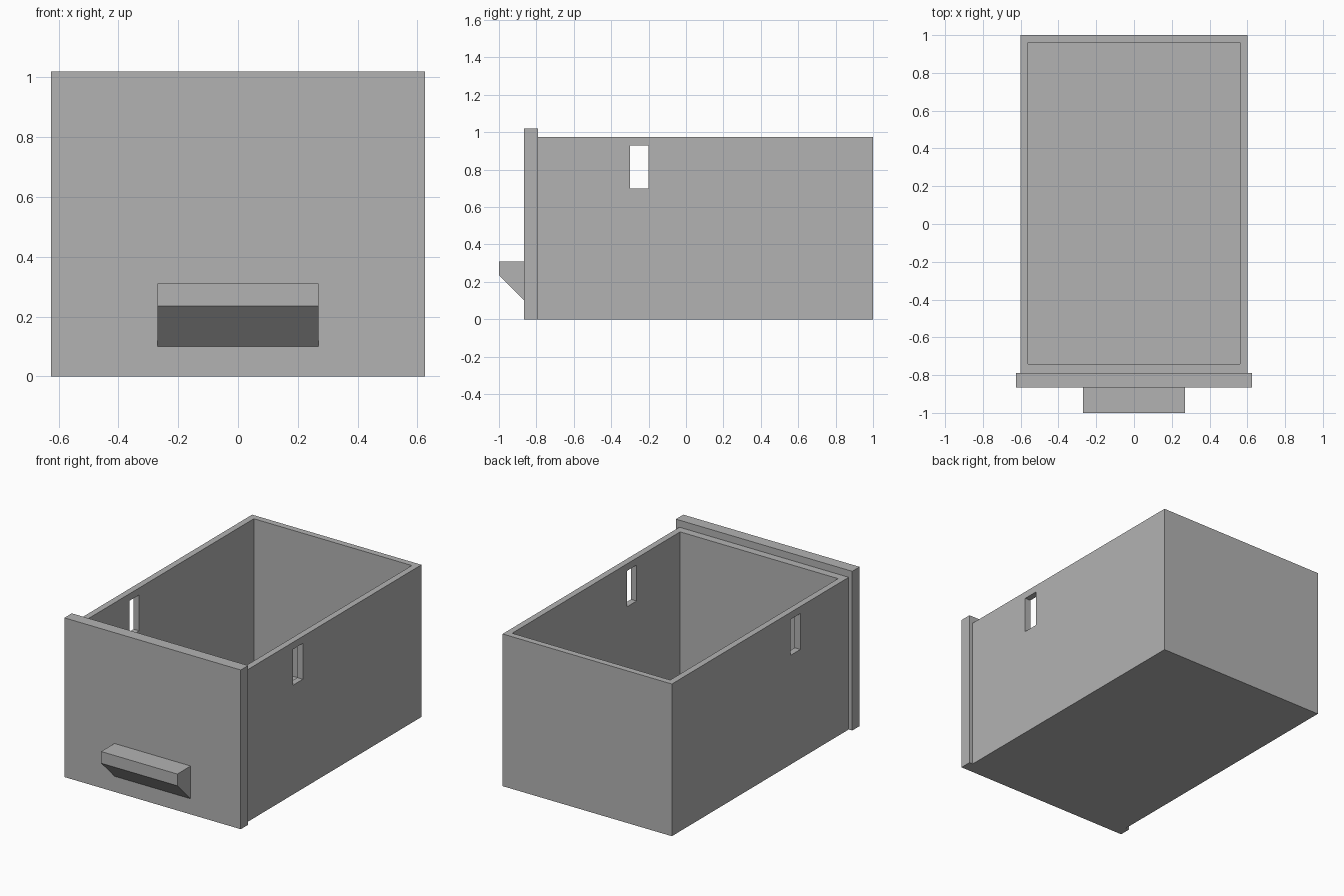
import bpy
import bmesh

# Remove only the default cube
default = bpy.data.objects.get("Cube")
if default:
    bpy.data.objects.remove(default, do_unlink=True)

# Single flat colour
grey = bpy.data.materials.new("light_grey")
grey.use_nodes = True
colour = (0.45, 0.45, 0.45, 1)
grey.diffuse_color = colour
for node in grey.node_tree.nodes:
    if node.type == "BSDF_PRINCIPLED":
        node.inputs["Base Color"].default_value = colour


def prism(name, profile, x0, x1):
    """Extrude a (y, z) profile along x."""
    bm = bmesh.new()
    face = bm.faces.new([bm.verts.new((x0, y, z)) for y, z in profile])
    moved = bmesh.ops.extrude_face_region(bm, geom=[face])["geom"]
    verts = [v for v in moved if isinstance(v, bmesh.types.BMVert)]
    bmesh.ops.translate(bm, verts=verts, vec=(x1 - x0, 0, 0))
    bmesh.ops.recalc_face_normals(bm, faces=bm.faces)
    mesh = bpy.data.meshes.new(name)
    bm.to_mesh(mesh)
    bm.free()
    mesh.materials.append(grey)
    obj = bpy.data.objects.new(name, mesh)
    bpy.context.collection.objects.link(obj)
    return obj


def box(name, x, y, z):
    profile = [(y[0], z[0]), (y[1], z[0]), (y[1], z[1]), (y[0], z[1])]
    return prism(name, profile, *x)


def cut(target, cutter):
    cutter.hide_render = True
    cutter.hide_set(True)
    cutter.display_type = "WIRE"
    mod = target.modifiers.new(cutter.name, "BOOLEAN")
    mod.operation = "DIFFERENCE"
    mod.solver = "EXACT"
    mod.object = cutter


WALL = 0.04
WIDTH, FRONT, BACK, HEIGHT = 0.6, -0.79, 1.0, 0.975

# Open-topped drawer box with a slot through each side wall
drawer = box("drawer_box", (-WIDTH, WIDTH), (FRONT, BACK), (0, HEIGHT))
cut(drawer, box("cavity_cutter", (WALL - WIDTH, WIDTH - WALL),
                (FRONT + 0.05, BACK - WALL), (WALL, 1.2)))
for side, sign in (("left", 1), ("right", -1)):
    xs = sorted((sign * 0.5, sign * 0.7))
    cut(drawer, box(side + "_slot_cutter", xs, (-0.3, -0.2), (0.7, 0.93)))

# Front panel, slightly wider and taller than the box
box("front_panel", (-0.625, 0.625), (-0.865, FRONT), (0, 1.02))

# Pull handle with a sloping underside
prism("pull_handle", [(-0.865, 0.31), (-1, 0.31), (-1, 0.235), (-0.865, 0.1)],
      -0.27, 0.27)
